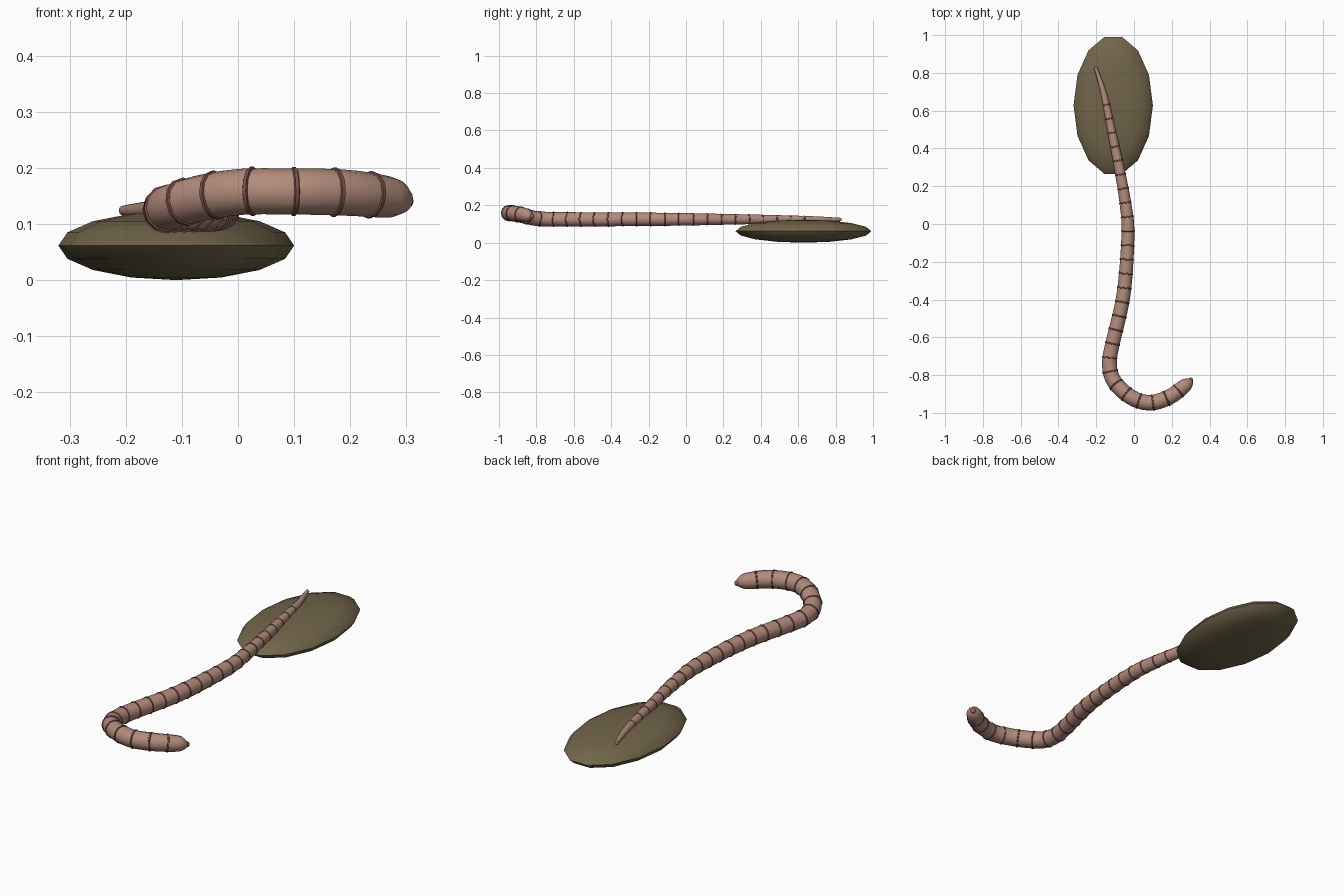
import bpy, bmesh, math
from mathutils import Vector

if "Cube" in bpy.data.objects:
    bpy.data.objects.remove(bpy.data.objects["Cube"])

SIDES = 12
SPACING = 0.0755


def material(name, r, g, b):
    m = bpy.data.materials.new(name)
    m.use_nodes = True
    m.diffuse_color = (r, g, b, 1)
    bsdf = m.node_tree.nodes["Principled BSDF"]
    bsdf.inputs["Base Color"].default_value = (r, g, b, 1)
    bsdf.inputs["Roughness"].default_value = 0.8
    return m


skin = material("skin pink", 0.45, 0.26, 0.20)
groove = material("ring brown", 0.20, 0.085, 0.065)
tip = material("tip red", 0.30, 0.13, 0.11)
earth = material("earth olive", 0.165, 0.13, 0.068)


def finish(name, bm, mat, angle):
    bmesh.ops.recalc_face_normals(bm, faces=bm.faces)
    mesh = bpy.data.meshes.new(name)
    bm.to_mesh(mesh)
    bm.free()
    ob = bpy.data.objects.new(name, mesh)
    mesh.materials.append(mat)
    bpy.context.collection.objects.link(ob)
    bpy.ops.object.select_all(action='DESELECT')
    bpy.context.view_layer.objects.active = ob
    ob.select_set(True)
    bpy.ops.object.shade_smooth_by_angle(angle=math.radians(angle))
    return ob


def loft(bm, sections):
    """Skin round sections given as (centre, tangent, radius), capped at both ends."""
    loops = []
    for c, t, r in sections:
        side = t.cross(Vector((0, 0, 1))).normalized()
        up = side.cross(t)
        angles = [2 * math.pi * i / SIDES for i in range(SIDES)]
        loops.append([bm.verts.new(c + r * (math.cos(a) * side + math.sin(a) * up)) for a in angles])
    for a, b in zip(loops, loops[1:]):
        for i in range(SIDES):
            j = (i + 1) % SIDES
            bm.faces.new((a[i], a[j], b[j], b[i]))
    bm.faces.new(loops[0])
    bm.faces.new(loops[-1])


# Centre line from head to tail: x, y, z, radius
path = [Vector(p) for p in (
    (0.300, -0.826, 0.141, 0.014), (0.290, -0.838, 0.143, 0.027),
    (0.268, -0.857, 0.148, 0.037), (0.190, -0.915, 0.156, 0.041),
    (0.090, -0.947, 0.158, 0.041), (0.000, -0.926, 0.157, 0.041),
    (-0.077, -0.868, 0.144, 0.041), (-0.120, -0.805, 0.130, 0.040),
    (-0.130, -0.725, 0.125, 0.039), (-0.114, -0.635, 0.125, 0.038),
    (-0.055, -0.370, 0.125, 0.037), (-0.032, -0.053, 0.125, 0.034),
    (-0.045, 0.106, 0.125, 0.031), (-0.077, 0.290, 0.125, 0.027),
    (-0.120, 0.500, 0.125, 0.022), (-0.160, 0.690, 0.125, 0.016),
    (-0.204, 0.830, 0.124, 0.009))]

# Smooth the centre line and measure it
dense = []
for i in range(len(path) - 1):
    p0, p1 = path[max(i - 1, 0)], path[i]
    p2, p3 = path[i + 1], path[min(i + 2, len(path) - 1)]
    for k in range(12):
        u = k / 12
        dense.append(0.5 * (2 * p1 + (p2 - p0) * u + (2 * p0 - 5 * p1 + 4 * p2 - p3) * u ** 2
                            + (3 * p1 - p0 - 3 * p2 + p3) * u ** 3))
dense.append(path[-1])
dist = [0.0]
for a, b in zip(dense, dense[1:]):
    dist.append(dist[-1] + (b.xyz - a.xyz).length)
total = dist[-1]


def at(s):
    i = next((k for k in range(1, len(dist)) if dist[k] >= s), len(dist) - 1)
    u = (s - dist[i - 1]) / (dist[i] - dist[i - 1])
    p = dense[i - 1].lerp(dense[i], u)
    lo, hi = dense[max(i - 2, 0)], dense[min(i + 1, len(dense) - 1)]
    return p.xyz, (hi.xyz - lo.xyz).normalized(), p.w


# Body
stops = [0, 0.008, 0.018, 0.03, 0.045]
steps = 60
stops += [0.045 + (total - 0.045) * k / steps for k in range(1, steps + 1)]
bm = bmesh.new()
loft(bm, [at(s) for s in stops])
finish("worm_body", bm, skin, 50)

# Raised rings between the segments
bm = bmesh.new()
s = total - 0.207
while s > 0.03:
    c, t, r = at(s)
    w = 0.06 * r + 0.0025
    profile = ((-w, 0.96), (-w * 0.6, 1.07), (w * 0.6, 1.07), (w, 0.96))
    loft(bm, [(c + t * d, t, r * f) for d, f in profile])
    s -= SPACING
finish("segment_rings", bm, groove, 40)

# Small knob on the head
bm = bmesh.new()
bmesh.ops.create_uvsphere(bm, u_segments=10, v_segments=8, radius=0.0135)
bmesh.ops.translate(bm, verts=bm.verts, vec=(0.300, -0.826, 0.141))
finish("head_knob", bm, tip, 60)

# Flattened mound under the tail
bm = bmesh.new()
bmesh.ops.create_uvsphere(bm, u_segments=14, v_segments=8, radius=1)
for v in bm.verts:
    x, y, z = v.co
    v.co = (-y * 0.21 - 0.11, x * 0.372 + 0.628, z * 0.0615 + 0.0615)
finish("earth_mound", bm, earth, 60)
